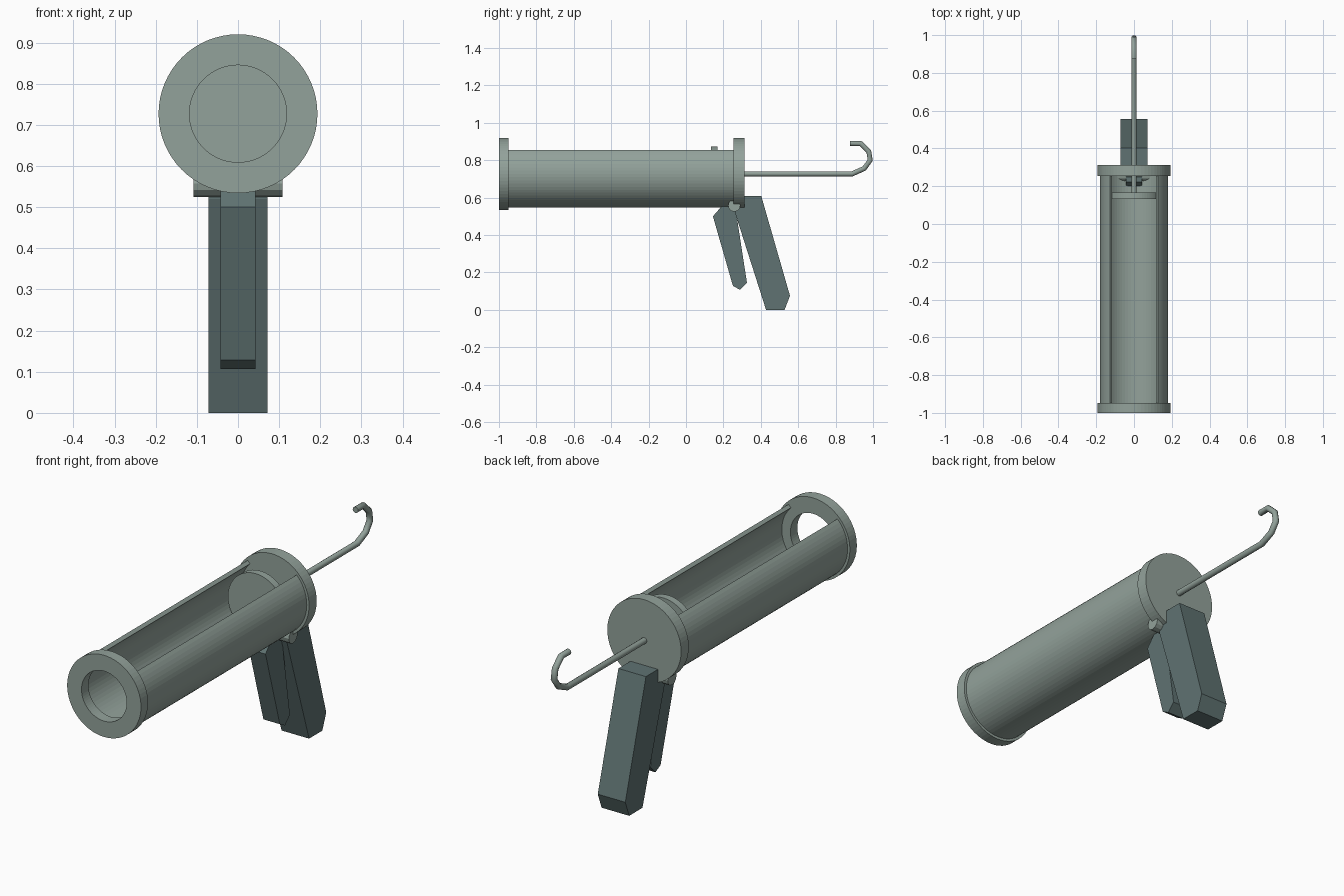
import bpy, bmesh, math
from mathutils import Vector

if "Cube" in bpy.data.objects:
    bpy.data.objects.remove(bpy.data.objects["Cube"])

AXIS_Z = 0.727   # height of the barrel axis


def material(name, rgb):
    m = bpy.data.materials.new(name)
    m.diffuse_color = (*rgb, 1)
    m.use_nodes = True
    m.node_tree.nodes["Principled BSDF"].inputs["Base Color"].default_value = m.diffuse_color
    return m


STEEL = material("pale grey green", (0.29, 0.36, 0.325))
GRIP = material("dark grey green", (0.115, 0.17, 0.168))


def finish(name, bm, mat):
    bmesh.ops.recalc_face_normals(bm, faces=bm.faces[:])
    me = bpy.data.meshes.new(name)
    bm.to_mesh(me)
    bm.free()
    me.materials.append(mat)
    ob = bpy.data.objects.new(name, me)
    bpy.context.collection.objects.link(ob)
    return ob


def prism(name, points, offset, mat):
    """Extrude a closed flat outline along an offset."""
    bm = bmesh.new()
    face = bm.faces.new([bm.verts.new(p) for p in points])
    ext = bmesh.ops.extrude_face_region(bm, geom=[face], use_keep_orig=True)
    moved = [v for v in ext["geom"] if isinstance(v, bmesh.types.BMVert)]
    bmesh.ops.translate(bm, vec=Vector(offset), verts=moved)
    return finish(name, bm, mat)


def arc(r, y, start, end, n, closed=False):
    """Points about the barrel axis; angles are measured from straight up."""
    steps = n if closed else n + 1
    angles = [math.radians(start + (end - start) * i / n) for i in range(steps)]
    return [(r * math.sin(a), y, AXIS_Z + r * math.cos(a)) for a in angles]


def disc(name, r, y0, y1, n=64):
    return prism(name, arc(r, y0, 0, 360, n, True), (0, y1 - y0, 0), STEEL)


def side_plate(name, profile, half_width, mat):
    return prism(name, [(-half_width, y, z) for y, z in profile],
                 (2 * half_width, 0, 0), mat)


# Open-topped barrel: three quarters of a tube
R_OUT, R_IN, Y0, Y1 = 0.181, 0.163, -0.95, 0.257
bm = bmesh.new()
rings = [[bm.verts.new(p) for p in arc(r, y, 45, 315, 48)]
         for r, y in ((R_OUT, Y0), (R_OUT, Y1), (R_IN, Y1), (R_IN, Y0))]
for k in range(4):
    a, b = rings[k], rings[(k + 1) % 4]
    for i in range(48):
        bm.faces.new((a[i], a[i + 1], b[i + 1], b[i]))
for end in (0, -1):
    bm.faces.new([ring[end] for ring in rings])
finish("barrel", bm, STEEL)

# Front retaining ring
bm = bmesh.new()
rings = [[bm.verts.new(p) for p in arc(r, y, 0, 360, 64, True)]
         for r, y in ((0.193, -1.0), (0.193, -0.948), (0.118, -0.948), (0.118, -1.0))]
for k in range(4):
    a, b = rings[k], rings[(k + 1) % 4]
    for i in range(64):
        j = (i + 1) % 64
        bm.faces.new((a[i], a[j], b[j], b[i]))
finish("front_ring", bm, STEEL)

# Rear cap and plunger plate
disc("rear_cap", 0.193, 0.255, 0.312)
disc("plunger", 0.146, 0.133, 0.168)

# Push rod with a bent pull hook, swept along one path
path = [(0.16, 0.727), (0.888, 0.727), (0.953, 0.756), (0.985, 0.80),
        (0.977, 0.848), (0.933, 0.89), (0.877, 0.89)]
curve = bpy.data.curves.new("push_rod_path", "CURVE")
curve.dimensions = "3D"
curve.bevel_depth = 0.0145
curve.bevel_resolution = 3
curve.use_fill_caps = True
spline = curve.splines.new("POLY")
spline.points.add(len(path) - 1)
for p, (y, z) in zip(spline.points, path):
    p.co = (0, y, z, 1)
curve.materials.append(STEEL)
rod = bpy.data.objects.new("push_rod", curve)
bpy.context.collection.objects.link(rod)

# Trigger pivot pin running across the barrel floor
pin = [(0.258 + 0.033 * math.cos(math.tau * i / 12),
        0.558 + 0.033 * math.sin(math.tau * i / 12)) for i in range(12)]
side_plate("pivot_pin", pin, 0.108, STEEL)

# Slanted handle and trigger
side_plate("handle", [(0.262, 0.61), (0.262, 0.52), (0.428, 0.0), (0.527, 0.0),
                      (0.556, 0.075), (0.402, 0.61)], 0.072, GRIP)
side_plate("trigger", [(0.144, 0.50), (0.251, 0.128), (0.289, 0.107),
                       (0.326, 0.144), (0.268, 0.52), (0.25, 0.59),
                       (0.222, 0.59)], 0.043, GRIP)
